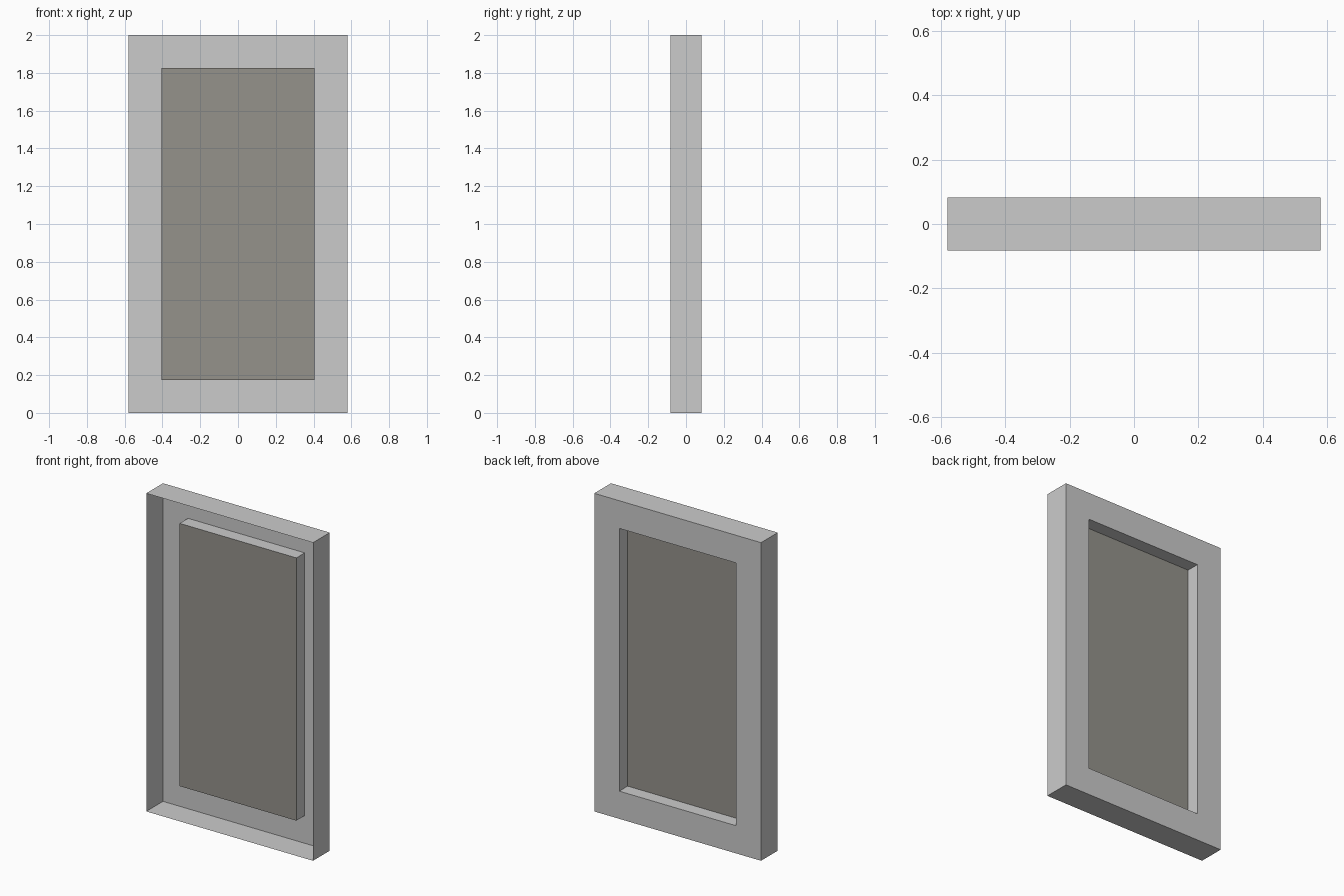
import bpy, bmesh
from math import pi
from mathutils import Matrix, Vector

if "Cube" in bpy.data.objects:
    bpy.data.objects.remove(bpy.data.objects["Cube"])

W, D, H = 1.16, 0.166, 2.0    # outer width, depth, height
BORDER = 0.174                # frame width around the pane
RECESS = D / 2                # how far the pane sits behind the frame face
CENTRE = Vector((0, 0, H / 2))


def finish(bm, name):
    mesh = bpy.data.meshes.new(name)
    bm.to_mesh(mesh)
    bm.free()
    obj = bpy.data.objects.new(name, mesh)
    bpy.context.collection.objects.link(obj)
    return obj


def face_along_y(bm, sign):
    bm.normal_update()
    return next(f for f in bm.faces if f.normal.y * sign > 0.9)


# Frame: thin shell open at the front, with a recessed opening in its back face
bm = bmesh.new()
bmesh.ops.create_cube(bm, size=1, matrix=Matrix.Translation(CENTRE) @ Matrix.Diagonal((W, D, H, 1)))
bmesh.ops.delete(bm, geom=[face_along_y(bm, -1)], context='FACES_ONLY')
back = face_along_y(bm, 1)
bmesh.ops.inset_region(bm, faces=[back], thickness=BORDER, use_even_offset=True, use_boundary=True)
inner = bmesh.ops.extrude_discrete_faces(bm, faces=[back])["faces"][0]
bmesh.ops.translate(bm, verts=inner.verts, vec=(0, -RECESS, 0))
bmesh.ops.delete(bm, geom=[inner], context='FACES_ONLY')
finish(bm, "frame")

# Pane: dark flat sheet closing the recess, facing the back
bm = bmesh.new()
bmesh.ops.create_grid(bm, x_segments=1, y_segments=1, size=0.5,
                      matrix=Matrix.Translation(CENTRE + Vector((0, D / 2 - RECESS, 0)))
                      @ Matrix.Rotation(-pi / 2, 4, 'X')
                      @ Matrix.Diagonal((W - 2 * BORDER, H - 2 * BORDER, 1, 1)))
pane = finish(bm, "pane")
mat = bpy.data.materials.new("dark_pane")
mat.diffuse_color = (0.3, 0.29, 0.26, 1)
mat.use_nodes = True
mat.node_tree.nodes["Principled BSDF"].inputs["Base Color"].default_value = mat.diffuse_color
pane.data.materials.append(mat)
